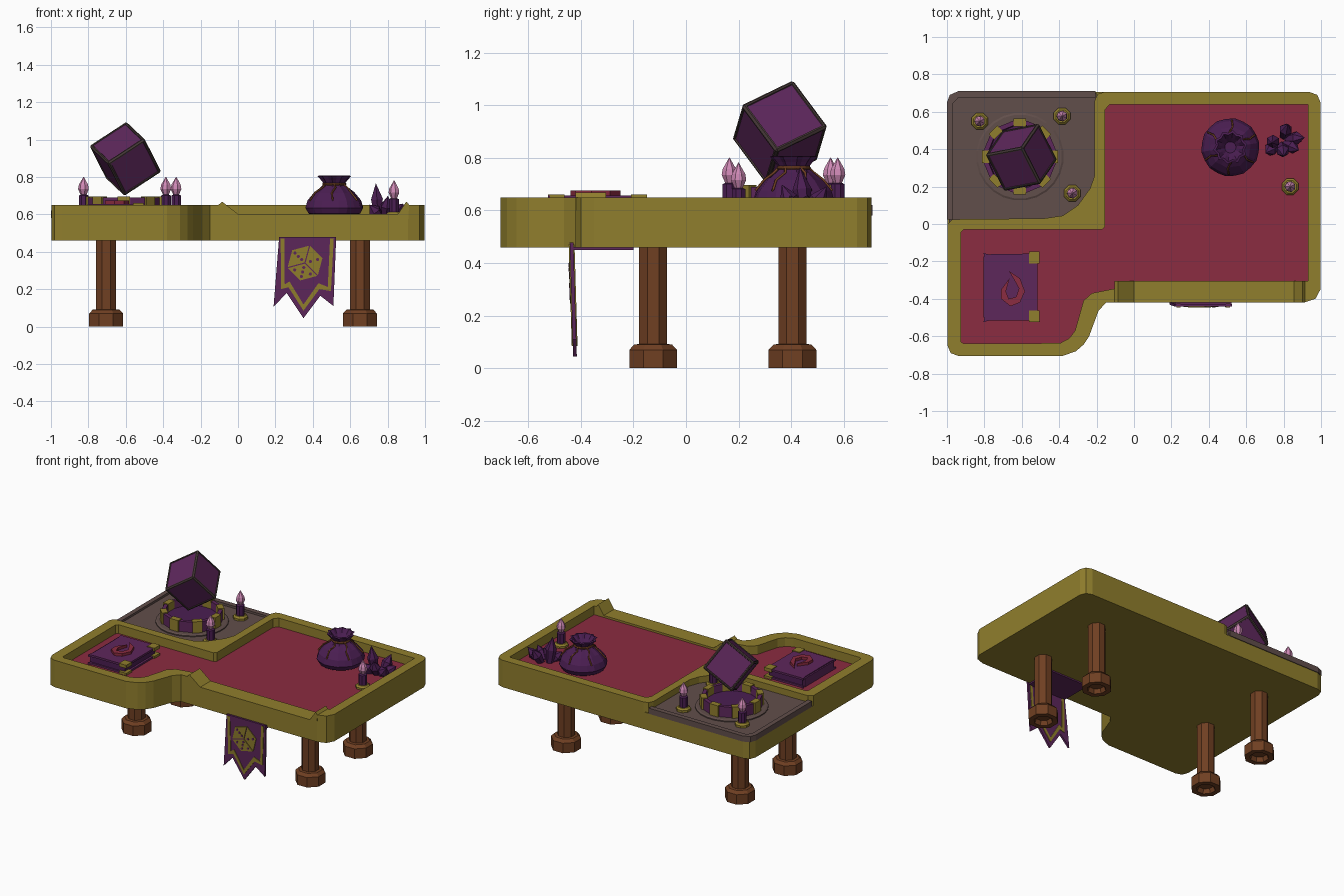
import bpy, bmesh
from math import sin, cos, pi, radians
from mathutils import Matrix, Vector

if "Cube" in bpy.data.objects:
    bpy.data.objects.remove(bpy.data.objects["Cube"])

def mat(name, r, g, b):
    m = bpy.data.materials.new(name)
    m.diffuse_color = (r, g, b, 1)
    m.use_nodes = True
    m.node_tree.nodes["Principled BSDF"].inputs["Base Color"].default_value = m.diffuse_color
    return m

GOLD = mat("gold", .28, .21, .026)
RED = mat("red_felt", .26, .025, .052)
PURPLE = mat("purple", .11, .02, .105)
DARK = mat("dark_purple", .07, .013, .085)
STONE = mat("stone", .12, .077, .07)
FRAME = mat("dark_frame", .06, .04, .038)
WOOD = mat("wood", .16, .05, .016)
PINK = mat("pink", .62, .25, .46)

def finish(name, bm, material, mx=None):
    bmesh.ops.recalc_face_normals(bm, faces=bm.faces)
    me = bpy.data.meshes.new(name)
    if mx is not None:
        bm.transform(mx)
    bm.to_mesh(me)
    bm.free()
    ob = bpy.data.objects.new(name, me)
    me.materials.append(material)
    bpy.context.collection.objects.link(ob)
    return ob

def prism(name, pts, z0, z1, material, mx=None):
    bm = bmesh.new()
    lo = [bm.verts.new((x, y, z0)) for x, y in pts]
    hi = [bm.verts.new((x, y, z1)) for x, y in pts]
    n = len(pts)
    bm.faces.new(lo[::-1])
    bm.faces.new(hi)
    for i in range(n):
        j = (i + 1) % n
        bm.faces.new((lo[i], lo[j], hi[j], hi[i]))
    return finish(name, bm, material, mx)

def lathe(name, prof, n, loc, material, closed=False, rot=(0, 0), ripple=None):
    bm = bmesh.new()
    rings = []
    for k, (r, z) in enumerate(prof):
        ring = []
        for i in range(n):
            a = 2 * pi * (i + .5) / n
            q = r * (1 + (ripple[k] * (-1) ** i if ripple else 0))
            ring.append(bm.verts.new((q * cos(a), q * sin(a), z)))
        rings.append(ring)
    for a, b in list(zip(rings, rings[1:])) + ([(rings[-1], rings[0])] if closed else []):
        for i in range(n):
            j = (i + 1) % n
            bm.faces.new((a[i], a[j], b[j], b[i]))
    if not closed:
        bm.faces.new(rings[0])
        bm.faces.new(rings[-1])
    mx = Matrix.Translation(loc) @ Matrix.Rotation(rot[0], 4, 'X') @ Matrix.Rotation(rot[1], 4, 'Y')
    return finish(name, bm, material, mx)

def rect(x0, x1, y0, y1):
    return [(x0, y0), (x1, y0), (x1, y1), (x0, y1)]

# Table body: base slab, winding raised rim, felt floor
left = [(-.1, -.42), (-.15, -.42), (-.19, -.465), (-.24, -.6), (-.27, -.645), (-.31, -.68), (-.38, -.705),
        (-.94, -.705), (-.98, -.69), (-.997, -.65)]
right = [(.94, .705), (.98, .69), (.997, .65), (.997, -.35), (.97, -.4), (.91, -.42)]
divider = [(-.997, 0), (-.97, .025), (-.48, .03), (-.38, .045), (-.3, .1), (-.235, .19), (-.21, .26),
           (-.21, .66), (-.195, .695), (-.16, .705)]
inner = [(.91, -.305), (.93, -.305), (.93, .64), (-.13, .64), (-.155, .61), (-.155, -.015), (-.17, -.03),
         (-.91, -.03), (-.925, -.045), (-.925, -.63), (-.91, -.64), (-.395, -.637), (-.345, -.61),
         (-.315, -.57), (-.27, -.41), (-.225, -.37), (-.1, -.345), (-.1, -.305)]
prism("table_base", left + [(-.997, .65), (-.98, .69), (-.94, .705)] + right, .46, .58, GOLD)
prism("table_rim", left + divider + right + inner, .58, .65, GOLD)
prism("felt_floor", inner, .576, .588, RED)

# Lowered front lip with a peak at each end
UP = Matrix.Rotation(pi / 2, 4, 'X')
prism("front_lip", [(-.1, .57), (.91, .57), (.915, .65), (.9, .668), (.855, .602), (0, .602), (-.085, .668),
                    (-.105, .65)], .305, .421, GOLD, UP)

# Stone corner tray with a raised edge and round plinth
prism("stone_corner", [(-.99, 0), (-.2, 0), (-.2, .7), (-.95, .7), (-.99, .65)], .575, .605, STONE)
prism("stone_edge", [(-1, .025), (-1, .65), (-.985, .69), (-.94, .71), (-.205, .71), (-.205, .675),
                     (-.94, .675), (-.967, .645), (-.967, .025)], .58, .62, STONE)
C = Vector((-.61, .36, 0))
lathe("plinth", [(.235, .6), (.235, .612), (.225, .617)], 24, C, STONE)
lathe("pedestal_ring", [(.195, .61), (.195, .69), (.17, .69), (.165, .635), (.165, .61)], 16, C, PURPLE, True)
lathe("pedestal_floor", [(.17, .61), (.17, .64)], 16, C, DARK)
for i in range(8):
    prism("pedestal_strap", rect(.162, .203, -.033, .033), .612, .696, GOLD,
          Matrix.Translation(C) @ Matrix.Rotation(i * pi / 4, 4, 'Z'))

# Tilted floating die: dark frame with recessed purple panels
a = Vector((-.196, -.038, -.128)).normalized()
b = Vector((.095, -.186, -.09))
b = (b - a * b.dot(a)).normalized()
c = a.cross(b)
bm = bmesh.new()
bmesh.ops.create_cube(bm, size=.24)
bmesh.ops.bevel(bm, geom=bm.edges[:], offset=.008, segments=1, affect='EDGES')
panels = [f for f in bm.faces if f.calc_area() > .02]
bmesh.ops.inset_individual(bm, faces=panels, thickness=.009)
bmesh.ops.inset_individual(bm, faces=panels, thickness=.003, depth=-.005)
for f in panels:
    f.material_index = 1
die = finish("floating_die", bm, FRAME,
             Matrix.Translation((-.602, .357, .897)) @ Matrix((a, b, c)).transposed().to_4x4())
die.data.materials.append(PURPLE)

# Candles with crystal flames
for x, y, z in [(-.825, .55, .605), (-.385, .577, .605), (-.33, .165, .605), (.835, .2, .586)]:
    p = (x, y, z)
    lathe("candle_base", [(.048, 0), (.048, .015), (.036, .026)], 8, p, GOLD)
    lathe("candle", [(.028, .02), (.028, .095), (.018, .1)], 8, p, DARK)
    lathe("candle_flame", [(.014, .095), (.03, .13), (.026, .153), (.001, .196)], 7, p, PINK)

# Legs with hollow-bottomed feet
for x in (-.705, .652):
    for y in (-.125, .405):
        lathe("leg", [(.05, .03), (.062, 0), (.098, 0), (.098, .07), (.078, .09), (.058, .092), (.058, .465)],
              8, (x, y, 0), WOOD)

# Tied pouch
P = (.515, .41, 0)
lathe("pouch", [(.1, .588), (.14, .605), (.155, .635), (.142, .675), (.108, .715), (.07, .745), (.052, .762),
                (.068, .785), (.085, .805), (.072, .808), (.05, .78), (.03, .755)], 20, P, DARK,
      ripple=[0, 0, .01, .02, .03, .06, .06, .08, .08, .08, .05, 0])
bpy.ops.mesh.primitive_torus_add(location=(P[0], P[1], .762), major_radius=.057, minor_radius=.008,
                                 major_segments=16, minor_segments=6)
bpy.context.object.name = "pouch_cord"
bpy.context.object.data.materials.append(WOOD)
for i in range(6):
    t = i * pi / 3 + .5
    cu = bpy.data.curves.new("cord_end", 'CURVE')
    cu.dimensions, cu.bevel_depth, cu.bevel_resolution = '3D', .005, 1
    sp = cu.splines.new('POLY')
    path = [(.06, .76), (.076, .744), (.113, .716), (.146, .675)]
    sp.points.add(len(path) - 1)
    for k, (r, z) in enumerate(path):
        w = t + .12 * sin(k * 2)
        sp.points[k].co = (P[0] + r * cos(w), P[1] + r * sin(w), z, 1)
    cu.materials.append(WOOD)
    bpy.context.collection.objects.link(bpy.data.objects.new("cord_end", cu))

# Crystal cluster
for x, y, h, tx, ty in [(.75, .45, .185, 5, -4), (.79, .42, .13, 25, 5), (.8, .47, .13, -30, 10),
                        (.82, .455, .12, -5, 50), (.76, .42, .1, 30, -35), (.81, .43, .11, 25, 40)]:
    lathe("crystal", [(.022, 0), (.036, h * .55), (.001, h)], 6, (x, y, .58), DARK,
          rot=(radians(tx), radians(ty)))

# Book with gold corners and raised flame emblem
cover = [(-.805, -.155), (-.78, -.162), (-.53, -.158), (-.505, -.15), (-.515, -.19), (-.515, -.48),
         (-.503, -.525), (-.53, -.515), (-.77, -.515), (-.805, -.525), (-.795, -.48), (-.795, -.19)]
prism("book_cover_bottom", cover, .586, .6, PURPLE)
prism("book_cover_top", cover, .642, .656, PURPLE)
prism("book_pages", rect(-.79, -.53, -.505, -.17), .6, .642, DARK)
prism("book_spine", rect(-.805, -.785, -.5, -.175), .59, .65, PURPLE)
for y in (-.178, -.493):
    prism("book_corner", rect(-.562, -.505, y - .032, y + .03), .638, .661, GOLD)
    prism("book_corner_low", rect(-.562, -.505, y - .032, y + .03), .586, .604, GOLD)
prism("flame_emblem", [(-.67, -.25), (-.61, -.29), (-.583, -.36), (-.61, -.42), (-.66, -.44), (-.71, -.40),
                       (-.71, -.35), (-.665, -.29), (-.685, -.36), (-.67, -.40), (-.63, -.39), (-.615, -.345),
                       (-.64, -.3)], .65, .675, RED)

# Hanging banner, tucked under the table, with trim and die emblem
tilt = Matrix.Identity(4)
tilt[1][2], tilt[1][3] = -.03, .006
HANG = tilt @ UP
prism("banner_cloth", [(.22, .478), (.19, .105), (.26, .18), (.35, .045), (.44, .165), (.51, .11), (.525, .478)],
      .42, .434, PURPLE, HANG)
prism("banner_tuck", rect(.22, .52, -.43, -.2), .45, .461, PURPLE)
u_out = [(.228, .47), (.23, .2), (.27, .21), (.35, .085), (.435, .2), (.497, .19), (.512, .47)]
u_in = [(.492, .47), (.48, .212), (.43, .232), (.35, .118), (.275, .242), (.25, .225), (.248, .47)]
for z0, z1 in ((.434, .438), (.416, .42)):
    prism("banner_trim", u_out + u_in, z0, z1, GOLD, HANG)
M = Vector((.358, .34))
hexa = [M + .1 * Vector((cos(radians(75 + 60 * k)), sin(radians(75 + 60 * k)))) for k in range(6)]
for k, pips in ((0, 3), (2, 5), (4, 2)):
    p, q, r = hexa[k], hexa[k + 1], hexa[(k + 2) % 6]
    mid = (M + q) / 2
    prism("die_emblem_face", [mid + (v - mid) * .93 for v in (M, p, q, r)], .434, .439, GOLD, HANG)
    spots = {2: [(.3, .3), (.7, .7)], 3: [(.25, .25), (.5, .5), (.75, .75)],
             5: [(.25, .25), (.75, .25), (.5, .5), (.25, .75), (.75, .75)]}[pips]
    for s, t in spots:
        o = M + (p - M) * s + (r - M) * t
        prism("die_pip", [(o.x + .009 * cos(i * pi / 3), o.y + .009 * sin(i * pi / 3)) for i in range(6)],
              .434, .441, PURPLE, HANG)
